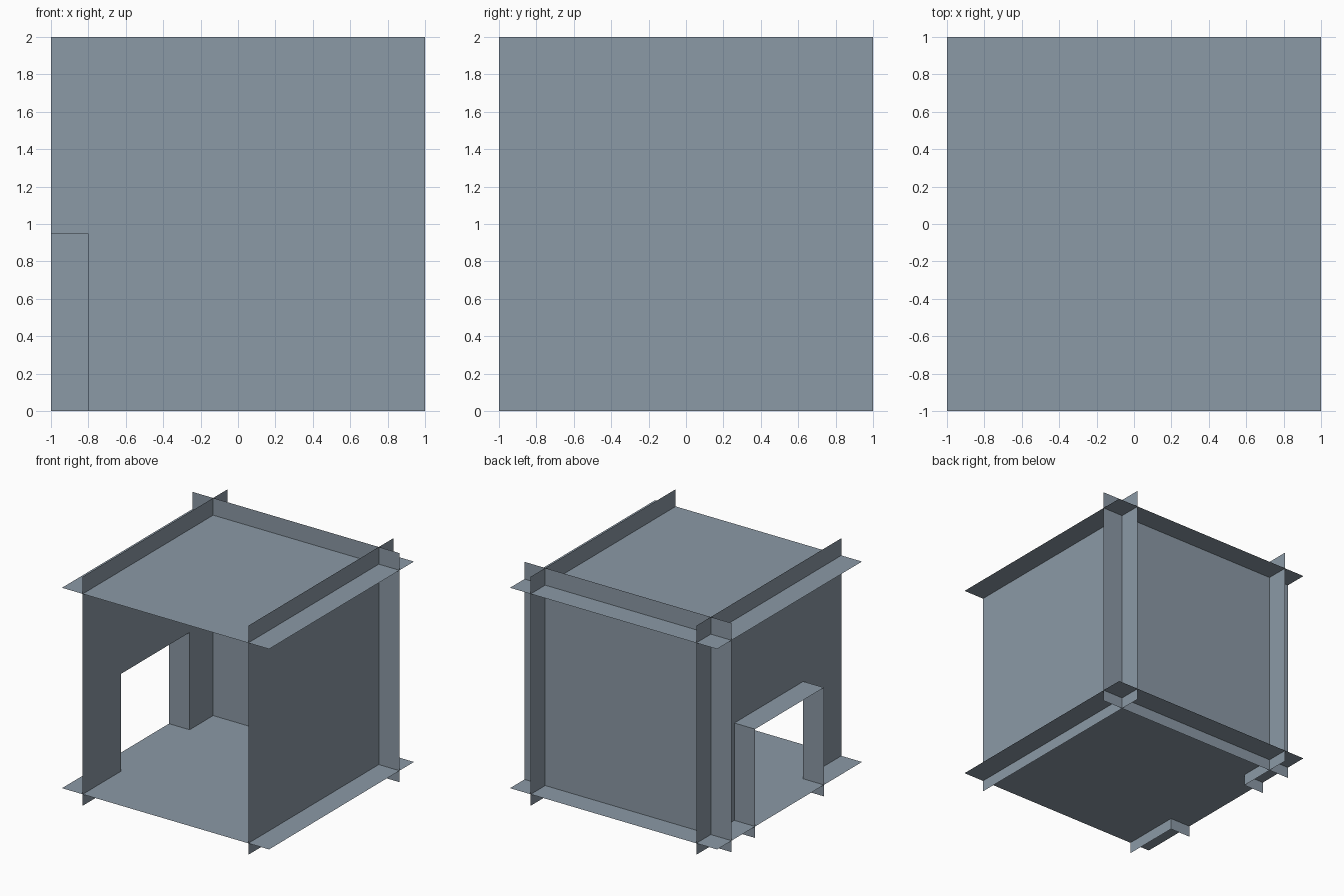
import bpy

if "Cube" in bpy.data.objects:
    bpy.data.objects.remove(bpy.data.objects["Cube"])

# One blue-grey colour for the whole model
grey = bpy.data.materials.new("blue grey")
grey.diffuse_color = (0.26, 0.32, 0.38, 1)
grey.use_nodes = True
grey.node_tree.nodes["Principled BSDF"].inputs["Base Color"].default_value = grey.diffuse_color


def sheet(name, axis, pos, outline):
    """Thin flat sheet: a 2D outline placed at pos along the given axis."""
    verts = []
    for point in outline:
        p = list(point)
        p.insert(axis, pos)
        verts.append(p)
    mesh = bpy.data.meshes.new(name)
    mesh.from_pydata(verts, [], [range(len(verts))])
    mesh.materials.append(grey)
    obj = bpy.data.objects.new(name, mesh)
    bpy.context.collection.objects.link(obj)
    return obj


def rect(a0, a1, b0, b1):
    return [(a0, b0), (a1, b0), (a1, b1), (a0, b1)]


X, Y, Z = 0, 1, 2
WALL = 0.8             # wall distance from the centre
DOOR, HEAD = 0.475, 0.95  # doorway half width and height

# Floor and ceiling overhang the walls
sheet("floor", Z, 0.1, rect(-1, 1, -1, 1))
sheet("ceiling", Z, 1.85, rect(-1, 1, -1, 1))

# Crossing walls, front left open
sheet("right_wall", X, WALL, rect(-1, 1, 0, 2))
sheet("back_wall", Y, WALL, rect(-1, 1, 0, 2))

# Left wall with doorway cut from the bottom edge
sheet("left_wall", X, -WALL, [(-1, 0), (-DOOR, 0), (-DOOR, HEAD), (DOOR, HEAD),
                              (DOOR, 0), (1, 0), (1, 2), (-1, 2)])

# Door surround sticking outwards
for side, name in ((-1, "front_jamb"), (1, "back_jamb")):
    sheet(name, Y, side * DOOR, rect(-1, -WALL, 0, HEAD))
sheet("door_header", Z, HEAD, rect(-1, -WALL, -DOOR, DOOR))
